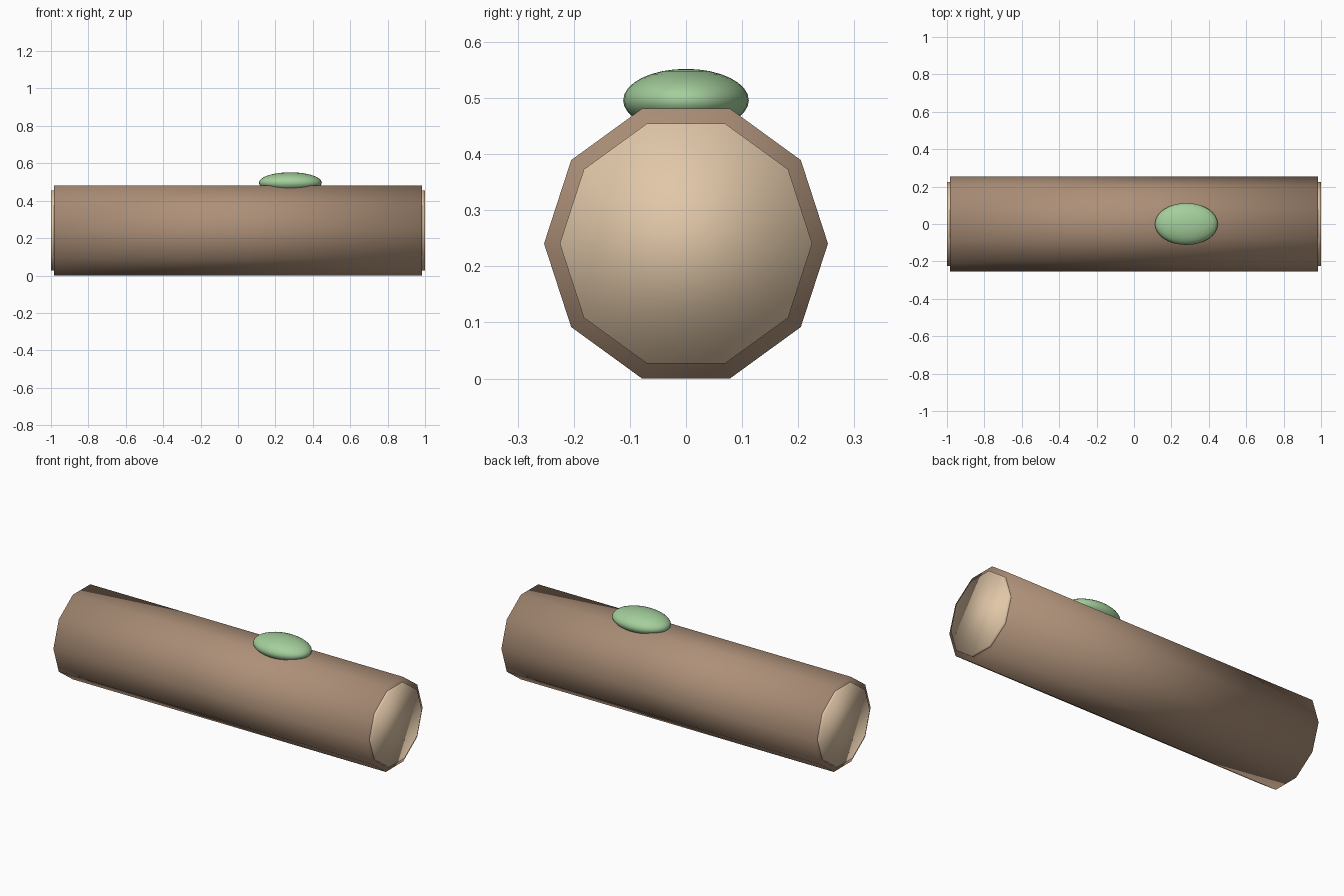
import bpy
import math

if "Cube" in bpy.data.objects:
    bpy.data.objects.remove(bpy.data.objects["Cube"])


def material(name, color):
    m = bpy.data.materials.new(name)
    m.diffuse_color = (*color, 1)
    m.use_nodes = True
    m.node_tree.nodes["Principled BSDF"].inputs["Base Color"].default_value = m.diffuse_color
    return m


def finish(name, mat):
    obj = bpy.context.object
    obj.name = name
    obj.data.materials.append(mat)
    bpy.ops.object.transform_apply(location=False, rotation=True, scale=True)
    bpy.ops.object.shade_smooth()
    return obj


def log_piece(name, radius, length, x, mat):
    # ten-sided cylinder along x, with a flat side on the ground
    bpy.ops.mesh.primitive_cylinder_add(
        vertices=10, radius=radius, depth=length,
        location=(x, 0, CENTRE_Z), rotation=(0, math.pi / 2, 0))
    return finish(name, mat)


RADIUS = 0.253
CENTRE_Z = RADIUS * math.cos(math.pi / 10)

bark = material("bark", (0.42, 0.28, 0.19))
wood = material("cut_wood", (0.75, 0.57, 0.39))
green = material("moss", (0.37, 0.62, 0.33))

# bark-covered trunk
log_piece("log", RADIUS, 1.97, 0, bark)

# pale cut faces, standing slightly proud of each end
for side, name in ((-1, "left_cut_end"), (1, "right_cut_end")):
    log_piece(name, 0.225, 0.03, side * 0.985, wood)

# moss cushion on top
bpy.ops.mesh.primitive_uv_sphere_add(
    segments=32, ring_count=16, radius=1, location=(0.28, 0, 0.496))
bpy.context.object.scale = (0.168, 0.112, 0.056)
finish("moss_patch", green)
